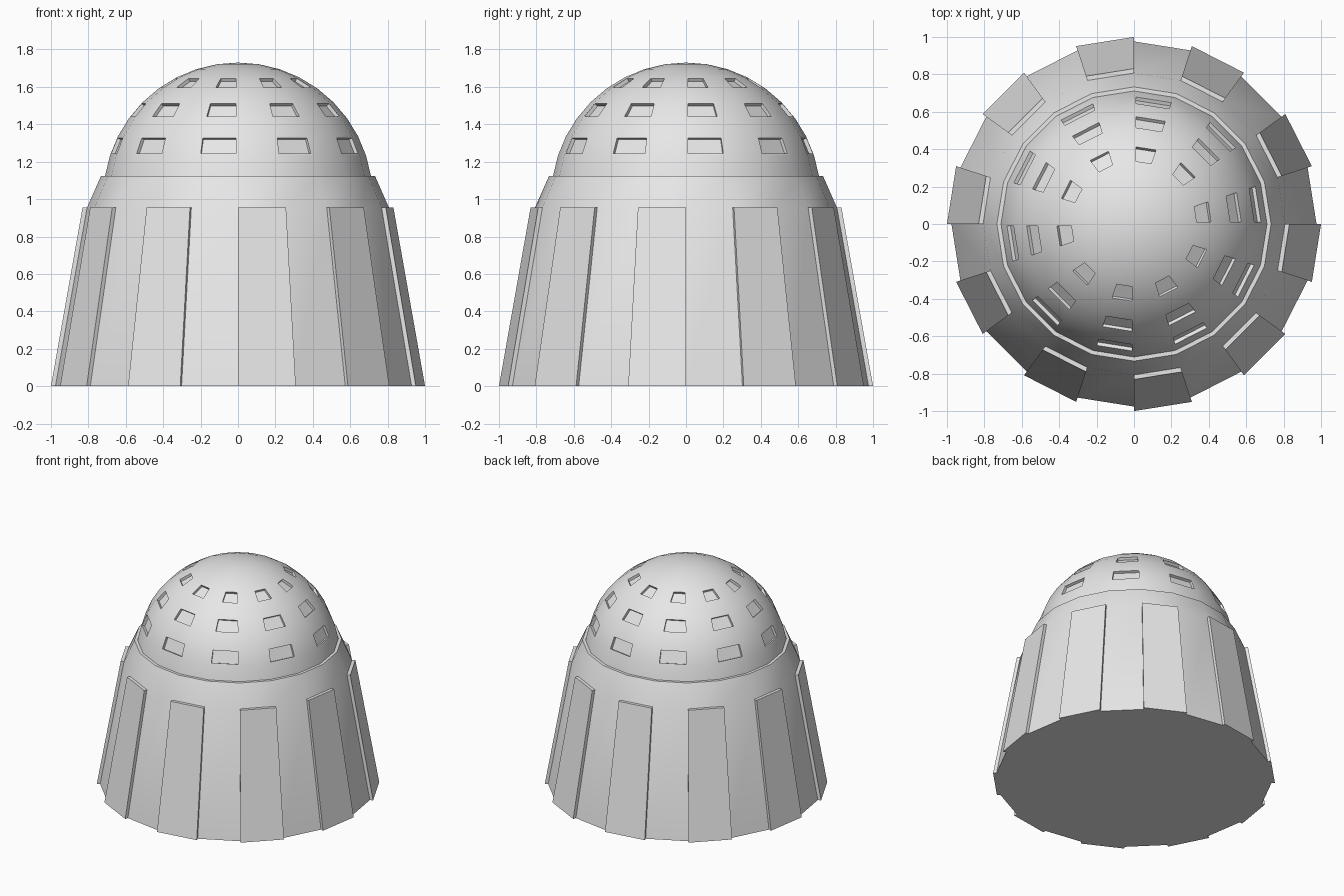
import bpy, bmesh, math

if "Cube" in bpy.data.objects:
    bpy.data.objects.remove(bpy.data.objects["Cube"])

SIDES = 20
RADIUS, CENTRE_Z = 0.72, 1.01      # dome sphere
PANEL_DEPTH = 0.024

grey = bpy.data.materials.new("light grey")
grey.diffuse_color = (0.8, 0.8, 0.8, 1)
grey.use_nodes = True
grey.node_tree.nodes["Principled BSDF"].inputs["Base Color"].default_value = grey.diffuse_color


def ring(bm, r, z):
    step = 2 * math.pi / SIDES
    return [bm.verts.new((r * math.cos(i * step), r * math.sin(i * step), z))
            for i in range(SIDES)]


def bridge(bm, low, high):
    faces = []
    for i in range(SIDES):
        j = (i + 1) % SIDES
        faces.append(bm.faces.new((low[i], low[j], high[j], high[i])))
    return faces


def finish(bm, name):
    bm.normal_update()
    mesh = bpy.data.meshes.new(name)
    bm.to_mesh(mesh)
    bm.free()
    mesh.materials.append(grey)
    obj = bpy.data.objects.new(name, mesh)
    bpy.context.collection.objects.link(obj)
    bpy.ops.object.select_all(action='DESELECT')
    obj.select_set(True)
    bpy.context.view_layer.objects.active = obj
    bpy.ops.object.shade_smooth_by_angle(angle=math.radians(30))
    return obj


def dome_ring(bm, k):
    a = math.radians(9 * k)
    return ring(bm, RADIUS * math.cos(a), CENTRE_Z + RADIUS * math.sin(a))


# Skirt, sloping collar and the narrow ledge under the dome
bm = bmesh.new()
a9 = math.radians(9)
ledge_z = CENTRE_Z + RADIUS * math.sin(a9)
base = ring(bm, 0.976, 0)
top = ring(bm, 0.807, 0.955)
collar = ring(bm, 0.733, ledge_z)
inner = ring(bm, RADIUS * math.cos(a9), ledge_z)
bm.faces.new(base[::-1])
panels = bridge(bm, base, top)
bridge(bm, top, collar)
bridge(bm, collar, inner)

# Every second skirt panel stands out
bm.normal_update()
for face in panels[1::2]:
    raised = bmesh.ops.extrude_face_region(bm, geom=[face])["geom"]
    for v in [g for g in raised if isinstance(g, bmesh.types.BMVert)]:
        r = math.hypot(v.co.x, v.co.y)
        v.co.x *= (r + PANEL_DEPTH) / r
        v.co.y *= (r + PANEL_DEPTH) / r
    if face.is_valid:
        bm.faces.remove(face)
bmesh.ops.recalc_face_normals(bm, faces=bm.faces)
finish(bm, "skirt_and_collar")

# Dome with three rows of sunken windows
bm = bmesh.new()
rings = [dome_ring(bm, k) for k in range(1, 10)]
windows = []
for k in range(8):
    faces = bridge(bm, rings[k], rings[k + 1])
    if k in (1, 3, 5):
        windows += faces[0::2]
tip = bm.verts.new((0, 0, CENTRE_Z + RADIUS))
for i in range(SIDES):
    bm.faces.new((rings[-1][i], rings[-1][(i + 1) % SIDES], tip))
bm.normal_update()
bmesh.ops.inset_individual(bm, faces=windows, thickness=0.016, depth=0)
bm.normal_update()
bmesh.ops.inset_individual(bm, faces=windows, thickness=0, depth=-0.02)
finish(bm, "dome")
